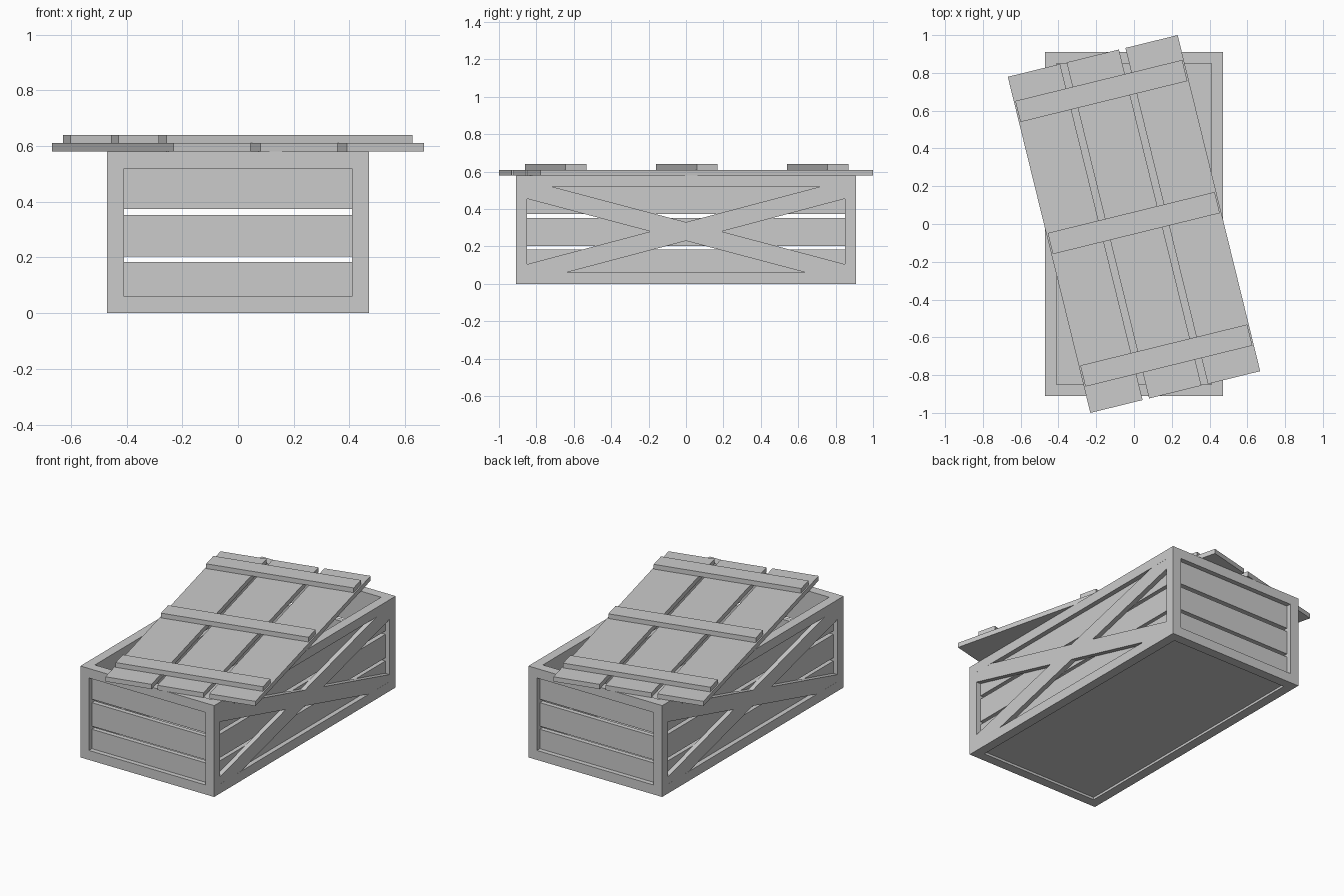
import bpy, bmesh, math
from mathutils import Matrix

if "Cube" in bpy.data.objects:
    bpy.data.objects.remove(bpy.data.objects["Cube"])

W, D, H, T = 0.47, 0.91, 0.58, 0.06      # half width, half depth, height, frame size
LID_TURN = Matrix.Rotation(math.radians(13.8), 4, 'Z')


def add_object(name, bm, matrix=None):
    bmesh.ops.recalc_face_normals(bm, faces=bm.faces)
    mesh = bpy.data.meshes.new(name)
    bm.to_mesh(mesh)
    bm.free()
    obj = bpy.data.objects.new(name, mesh)
    if matrix:
        obj.matrix_world = matrix
    bpy.context.collection.objects.link(obj)
    return obj


def box(name, x, y, z, matrix=None):
    """Box from (min, max) ranges on each axis."""
    bm = bmesh.new()
    bmesh.ops.create_cube(bm, size=1)
    for v in bm.verts:
        for i, (a, b) in enumerate((x, y, z)):
            v.co[i] = a if v.co[i] < 0 else b
    return add_object(name, bm, matrix)


def span(s, a, b):
    return tuple(sorted((s * a, s * b)))


# Corner posts
for sx in (-1, 1):
    for sy in (-1, 1):
        box("corner_post", span(sx, W - T, W), span(sy, D - T, D), (0, H))

slats = ((0.06, 0.183), (0.203, 0.352), (0.374, 0.52))
rails = ((0, T), (H - T, H))
for s in (-1, 1):
    # Frame rails, front/back and sides
    for z in rails:
        box("end_rail", (T - W, W - T), span(s, D - T, D), z)
        box("side_rail", span(s, W - T, W), (T - D, D - T), z)
    # Recessed wall slats
    for z in slats:
        box("end_slat", (T - W, W - T), span(s, D - T, D - 0.03), z)
        box("side_slat", span(s, W - T, W - 0.03), (T - D, D - T), z)

    # X-shaped brace on each long side, ends buried in the frame rails
    half = [(0, 0.05), (0.85, 0.275), (0.85, 0.175), (0.19, 0),
            (0.85, -0.175), (0.85, -0.275), (0, -0.05)]
    outline = half + [(-y, z) for y, z in reversed(half[1:-1])]
    bm = bmesh.new()
    face = bm.faces.new([bm.verts.new((s * 0.44, y, 0.28 + z)) for y, z in outline])
    ext = bmesh.ops.extrude_face_region(bm, geom=[face])
    moved = [g for g in ext["geom"] if isinstance(g, bmesh.types.BMVert)]
    bmesh.ops.translate(bm, verts=moved, vec=(s * 0.0295, 0, 0))
    add_object("cross_brace", bm)

# Floor panel
box("floor_panel", (T - W, W - T), (T - D, D - T), (0.015, 0.045))

# Skewed lid: three planks and three battens
for c in (-0.3205, 0, 0.3205):
    box("lid_plank", (c - 0.1425, c + 0.1425), (-0.916, 0.916), (H, 0.61), LID_TURN)
for c in (-0.717, 0.005, 0.725):
    box("lid_batten", (-0.455, 0.455), (c - 0.0575, c + 0.0575), (0.61, 0.64), LID_TURN)
